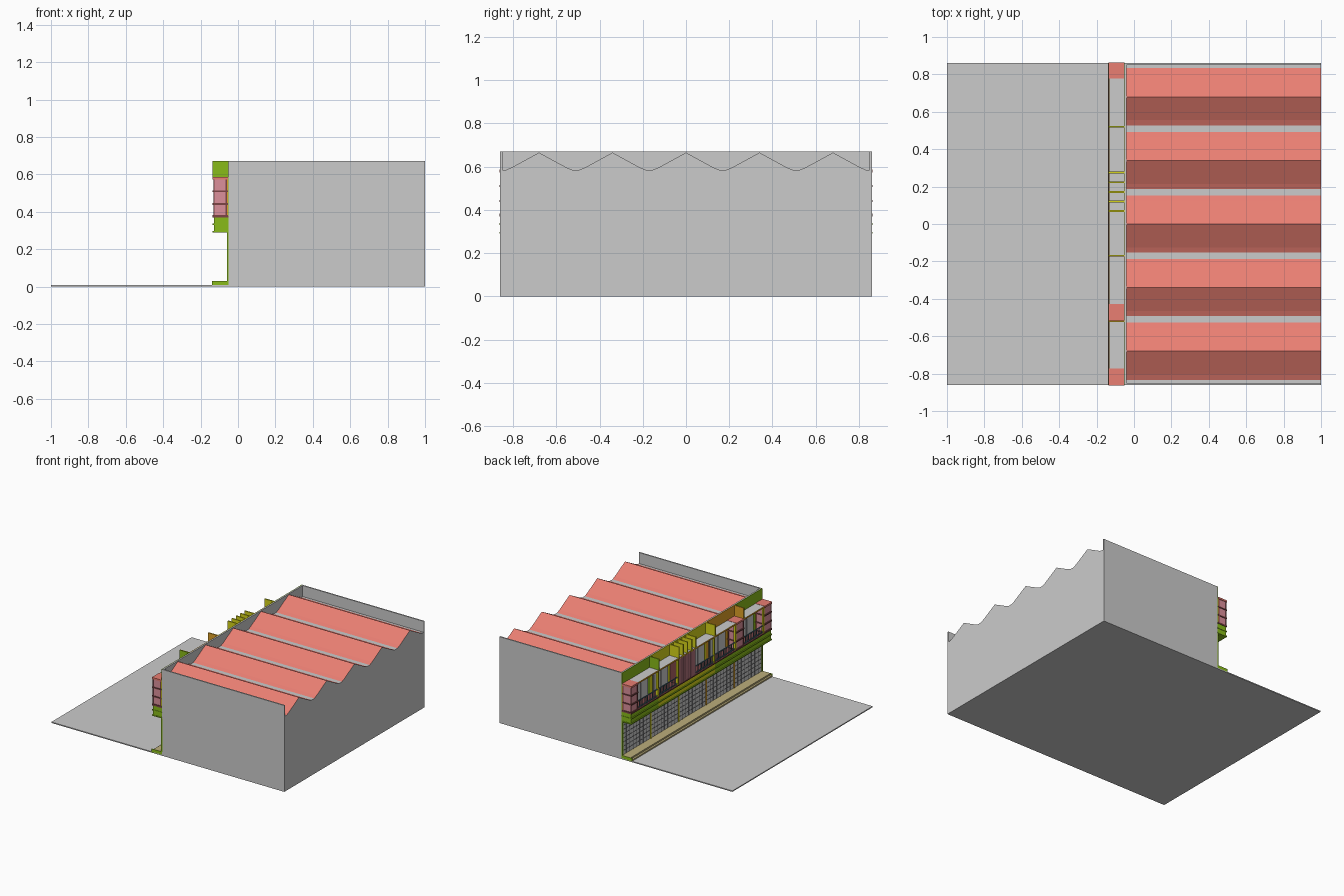
import bpy, bmesh

if "Cube" in bpy.data.objects:
    bpy.data.objects.remove(bpy.data.objects["Cube"])


def mat(name, r, g, b):
    m = bpy.data.materials.new(name)
    m.diffuse_color = (r, g, b, 1)
    m.use_nodes = True
    m.node_tree.nodes["Principled BSDF"].inputs["Base Color"].default_value = m.diffuse_color
    return m


RED = mat("roof_red", 0.82, 0.21, 0.17)
GREEN = mat("lime_green", 0.25, 0.5, 0.01)
YELLOW = mat("yellow", 0.68, 0.66, 0.01)
ORANGE = mat("orange", 0.75, 0.36, 0.02)
PINK = mat("pink", 0.72, 0.28, 0.33)
MAROON = mat("maroon", 0.2, 0.06, 0.06)
BLUE = mat("rail_blue", 0.1, 0.2, 0.26)
TAN = mat("tan", 0.5, 0.42, 0.2)
DARK = mat("dark_grey", 0.15, 0.15, 0.16)


def boxes(name, items, material=None):
    """One object from a list of (x0, x1, y0, y1, z0, z1) boxes."""
    bm = bmesh.new()
    for x0, x1, y0, y1, z0, z1 in items:
        vs = bmesh.ops.create_cube(bm, size=1)["verts"]
        for v in vs:
            v.co = (x0 + (v.co.x + .5) * (x1 - x0),
                    y0 + (v.co.y + .5) * (y1 - y0),
                    z0 + (v.co.z + .5) * (z1 - z0))
    me = bpy.data.meshes.new(name)
    bm.to_mesh(me)
    bm.free()
    ob = bpy.data.objects.new(name, me)
    bpy.context.collection.objects.link(ob)
    if material:
        me.materials.append(material)
    return ob


# Pavement, side walls and front parapet
W = 0.86
boxes("pavement", [(-1, -0.05, -W, W, 0, 0.008)])
boxes("side_walls", [(-0.05, 1, -W, -W + .01, 0, .67), (-0.05, 1, W - .01, W, 0, .67)])
boxes("front_wall", [(-0.05, -0.04, -W + .01, W - .01, 0, .67)])

# Hall with five ridged roofs
profile = [(-0.85, 0), (-0.85, 0.585)]
for i in range(-2, 3):
    c = i * 0.34
    profile += [(c - .153, .585), (c - .125, .597), (c, .665), (c + .125, .597), (c + .153, .585)]
profile += [(0.85, 0.585), (0.85, 0)]
bm = bmesh.new()
a = [bm.verts.new((-0.04, y, z)) for y, z in profile]
b = [bm.verts.new((1, y, z)) for y, z in profile]
n = len(profile)
bm.faces.new(a)
bm.faces.new(b[::-1])
for i in range(n):
    j = (i + 1) % n
    f = bm.faces.new((a[i], b[i], b[j], a[j]))
    (y0, z0), (y1, z1) = profile[i], profile[j]
    if z0 != z1 and min(z0, z1) > 0.5:
        f.material_index = 1
bmesh.ops.recalc_face_normals(bm, faces=bm.faces)
me = bpy.data.meshes.new("hall_and_roof")
bm.to_mesh(me)
bm.free()
me.materials.append(None)
me.materials.append(RED)
bpy.context.collection.objects.link(bpy.data.objects.new("hall_and_roof", me))

# Painted facade sections: (y0, y1, colour)
sections = [(-.86, -.52, GREEN), (-.52, -.17, ORANGE), (-.17, .52, YELLOW), (.52, .86, GREEN)]
for k, (y0, y1, m) in enumerate(sections):
    boxes(f"facade_panel_{k}", [(-.054, -.049, y0, y1, .29, .67)], m)
    boxes(f"balcony_fascia_{k}", [(-.128, -.054, y0, y1, .295, .37)],
          GREEN if m is ORANGE else m)

# Projecting bands around the balcony
boxes("balcony_bands", [(-.135, -.05, -.863, .863, z, z + .008) for z in (.290, .330)], GREEN)
boxes("balcony_floor", [(-.135, -.05, -.863, .863, .370, .378)], MAROON)

# Canopy, deeper over the boxes
boxes("canopy", [(-.131, -.054, -W, W, .576, .585)])
boxes("canopy_edge", [(-.133, -.131, -W, W, .574, .585)], ORANGE)

# Upright fins above the canopy, painted differently on each face
for k, (y, low, high) in enumerate([(-.52, GREEN, ORANGE), (-.17, ORANGE, YELLOW), (.52, YELLOW, GREEN)]):
    boxes(f"fin_low_side_{k}", [(-.135, -.05, y - .005, y, .576, .67)], low)
    boxes(f"fin_high_side_{k}", [(-.135, -.05, y, y + .005, .576, .67)], high)
fin_ys = [.07, .121, .172, .223, .275]
boxes("centre_fins", [(-.135, -.05, y - .005, y + .005, .576, .67) for y in fin_ys], YELLOW)

# Pink tall louvres under the centre fins
boxes("centre_back", [(-.11, -.054, .07, .275, .378, .576)], MAROON)
boxes("centre_louvres", [(-.132, -.108, .075 + i * .0285, .092 + i * .0285, .378, .576)
                         for i in range(7)], PINK)

# Pink stacked boxes with shelf slabs
stacks = [(-.86, -.775), (-.52, -.43), (.78, .86)]
boxes("pink_boxes", [(-.128, -.062, y0 + .002, y1 - .002, .378, .576) for y0, y1 in stacks], PINK)
boxes("box_slabs", [(-.136, -.054, y0 - .003, y1 + .003, z, z + .009)
                    for y0, y1 in stacks for z in (.374, .437, .505)], MAROON)
boxes("box_top_slabs", [(-.136, -.054, y0 - .003, y1 + .003, .573, .587)
                        for y0, y1 in stacks], RED)
boxes("box_corner_posts", [(x, x + .007, y - .001, y + .001, .378, .576)
                           for p in stacks for y in p for x in (-.132, -.066)], MAROON)
boxes("box_back_strips", [(-.062, -.054, y0, y1, .378, .574) for y0, y1 in stacks], ORANGE)

# Window bays with railings
bays = [(-.775, -.52), (-.43, -.17), (-.17, .07), (.275, .52), (.52, .78)]
frames, panes, rails, piers = [], [], [], []
for y0, y1 in bays:
    c, h = (y0 + y1) / 2, (y1 - y0) / 2 - .03
    frames.append((-.06, -.053, c - h, c + h, .378, .56))
    for s in (-1, 1):
        p = c + s * h / 2
        panes.append((-.064, -.058, p - h / 2 + .008, p + h / 2 - .008, .388, .552))
    rails += [(-.128, -.122, y0 + .008, y1 - .008, z, z + .006) for z in (.385, .434)]
    k = 12
    for i in range(k + 1):
        y = y0 + .01 + (y1 - y0 - .02) * i / k
        rails.append((-.127, -.123, y - .002, y + .002, .378, .436))
    piers.append((-.132, -.118, y0 + .002, y0 + .014, .378, .576))
boxes("window_frames", frames, DARK)
boxes("window_panes", panes)
boxes("balcony_railings", rails, BLUE)
boxes("balcony_piers", piers, YELLOW)

# Ground floor shutters with grid bars and posts
shutters, grid = [], []
for i in range(5):
    y0 = -.85 + i * .342
    y1 = y0 + .332
    shutters.append((-.053, -.048, y0, y1, .03, .29))
    grid += [(-.055, -.052, y0 + .332 * j / 8 - .0015, y0 + .332 * j / 8 + .0015, .03, .29)
             for j in range(1, 8)]
    grid += [(-.055, -.052, y0, y1, .03 + .26 * j / 8 - .0015, .03 + .26 * j / 8 + .0015)
             for j in range(1, 8)]
boxes("shutters", shutters)
boxes("shutter_grid", grid, DARK)
for i, m in enumerate([GREEN, ORANGE, ORANGE, YELLOW, YELLOW, GREEN]):
    y = -.854 + i * .3416
    boxes(f"shutter_post_{i}", [(-.058, -.048, y - .006, y + .006, .03, .29)], m)

# Entrance step with green ends
boxes("step", [(-.14, -.05, -.857, .857, 0, .018), (-.125, -.05, -.857, .857, .018, .03)], TAN)
boxes("step_ends", [(-.14, -.05, s * .8585 - .0015, s * .8585 + .0015, 0, .03)
                    for s in (-1, 1)], GREEN)
